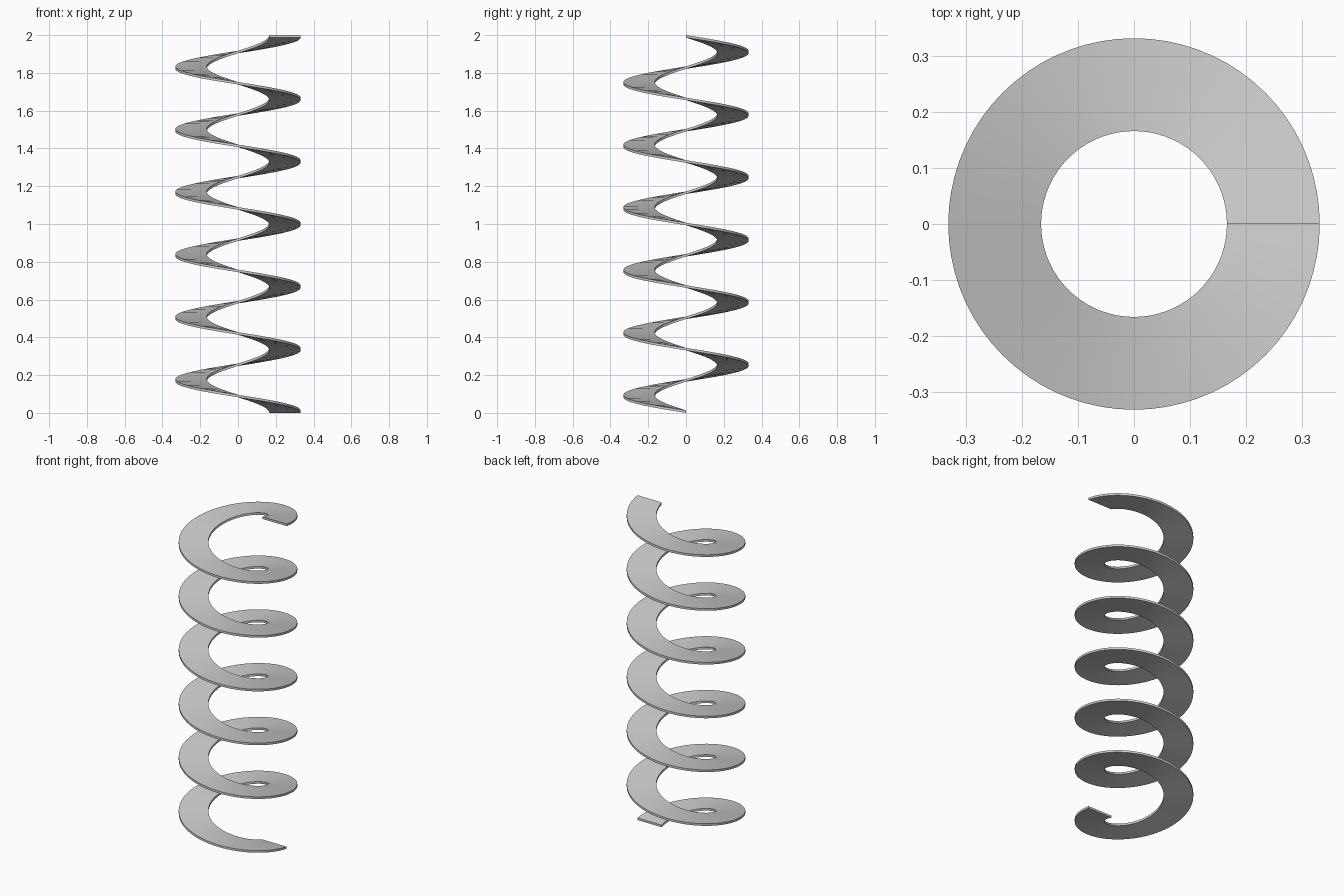
import bpy
import bmesh
import math
from mathutils import Vector

cube = bpy.data.objects.get("Cube")
if cube:
    bpy.data.objects.remove(cube, do_unlink=True)

INNER, OUTER = 0.1656, 0.331
TURNS, STEPS_PER_TURN = 6, 72
THICKNESS = 0.0132
RISE = 2.0 - THICKNESS
steps = TURNS * STEPS_PER_TURN

# Plain grey material
grey = bpy.data.materials.new("light grey")
grey.use_nodes = True
colour = (0.6, 0.6, 0.6, 1.0)
grey.diffuse_color = colour
grey.node_tree.nodes["Principled BSDF"].inputs["Base Color"].default_value = colour

# Radial edge swept into a clockwise rising ribbon
bm = bmesh.new()
ends = [bm.verts.new((r, 0, 0)) for r in (INNER, OUTER)]
edge = bm.edges.new(ends)
bmesh.ops.spin(bm, geom=ends + [edge], cent=(0, 0, 0), axis=(0, 0, 1),
               dvec=(0, 0, RISE / steps), angle=-math.tau * TURNS,
               steps=steps, use_duplicate=False)

# Ribbon thickened straight up into a solid band
top = bmesh.ops.extrude_face_region(bm, geom=bm.faces[:], use_keep_orig=True)
top_verts = [g for g in top["geom"] if isinstance(g, bmesh.types.BMVert)]
bmesh.ops.translate(bm, verts=top_verts, vec=Vector((0, 0, THICKNESS)))
bmesh.ops.recalc_face_normals(bm, faces=bm.faces[:])

mesh = bpy.data.meshes.new("spiral_band")
bm.to_mesh(mesh)
bm.free()
mesh.materials.append(grey)
band = bpy.data.objects.new("spiral_band", mesh)
bpy.context.collection.objects.link(band)

# Smooth faces with crisp rims
bpy.context.view_layer.objects.active = band
band.select_set(True)
bpy.ops.object.shade_smooth_by_angle(angle=math.radians(30))
